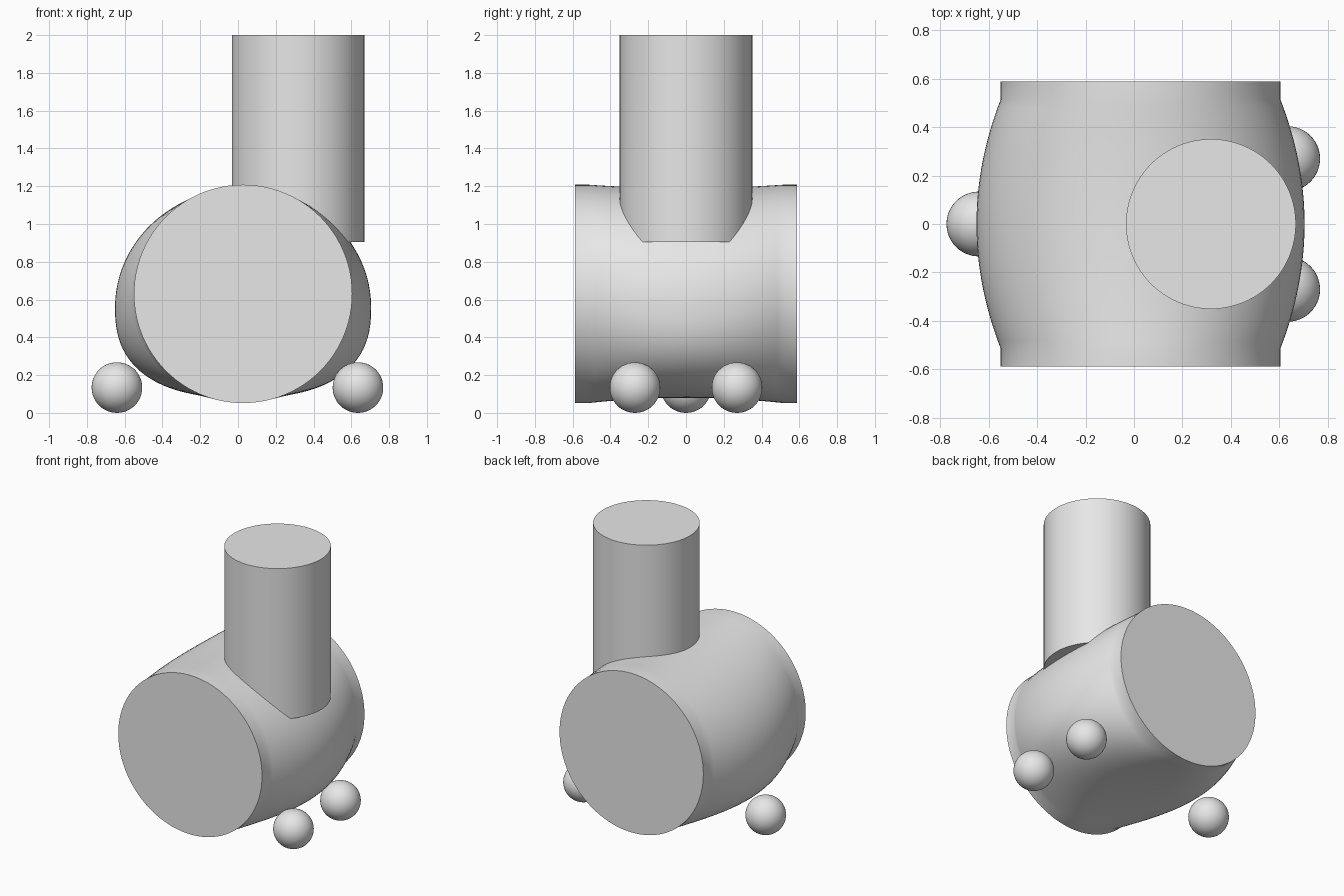
import bpy, bmesh, math

cube = bpy.data.objects.get("Cube")
if cube:
    bpy.data.objects.remove(cube, do_unlink=True)

grey = bpy.data.materials.new("plain_grey")
grey.use_nodes = True
grey.diffuse_color = (0.8, 0.8, 0.8, 1)
grey.node_tree.nodes["Principled BSDF"].inputs["Base Color"].default_value = (0.8, 0.8, 0.8, 1)


def finish(obj, name):
    obj.name = name
    obj.data.materials.append(grey)
    bpy.ops.object.select_all(action="DESELECT")
    obj.select_set(True)
    bpy.context.view_layer.objects.active = obj
    bpy.ops.object.shade_smooth_by_angle(angle=math.radians(30))


# Barrel body: round ends blending into a wider, flat-bottomed middle
SIDES, STEPS = 96, 32
CENTRE_X, HALF_LENGTH, COLLAR = 0.027, 0.588, 0.515
END_R, END_Z = 0.578, 0.63
MID_W, MID_Z, MID_UP, MID_DOWN = 0.678, 0.56, 0.63, 0.48


def section_point(angle, blend):
    c, s = math.cos(angle), math.sin(angle)
    power = 1.0 if s >= 0 else 0.8
    height = MID_UP if s >= 0 else MID_DOWN
    mid_x = MID_W * math.copysign(abs(c) ** power, c)
    mid_z = MID_Z + height * math.copysign(abs(s) ** power, s)
    x = END_R * c * (1 - blend) + mid_x * blend
    z = (END_Z + END_R * s) * (1 - blend) + mid_z * blend
    return CENTRE_X + x, z


stations = [-HALF_LENGTH]
stations += [COLLAR * (2 * i / STEPS - 1) for i in range(STEPS + 1)]
stations += [HALF_LENGTH]
bm = bmesh.new()
rings = []
for y in stations:
    blend = max(0, 1 - (y / COLLAR) ** 2)
    ring = []
    for i in range(SIDES):
        x, z = section_point(2 * math.pi * i / SIDES, blend)
        ring.append(bm.verts.new((x, y, z)))
    rings.append(ring)
for a, b in zip(rings, rings[1:]):
    for i in range(SIDES):
        j = (i + 1) % SIDES
        bm.faces.new((a[i], a[j], b[j], b[i]))
bm.faces.new(rings[0])
bm.faces.new(rings[-1])
bmesh.ops.recalc_face_normals(bm, faces=bm.faces)
mesh = bpy.data.meshes.new("barrel_body")
bm.to_mesh(mesh)
bm.free()
body = bpy.data.objects.new("barrel_body", mesh)
bpy.context.collection.objects.link(body)
finish(body, "barrel_body")

# Upright post, offset to one side and overhanging the body
POST_BOTTOM, POST_TOP = 0.905, 2.0
bpy.ops.mesh.primitive_cylinder_add(
    vertices=96, radius=0.351, depth=POST_TOP - POST_BOTTOM,
    location=(0.318, 0, (POST_TOP + POST_BOTTOM) / 2))
finish(bpy.context.object, "upright_post")

# Three ball feet
BALL_R = 0.134
feet = {"right_foot": (-0.641, 0), "left_front_foot": (0.635, -0.27),
        "left_back_foot": (0.635, 0.27)}
for name, (x, y) in feet.items():
    bpy.ops.mesh.primitive_uv_sphere_add(
        segments=48, ring_count=24, radius=BALL_R, location=(x, y, BALL_R))
    finish(bpy.context.object, name)
